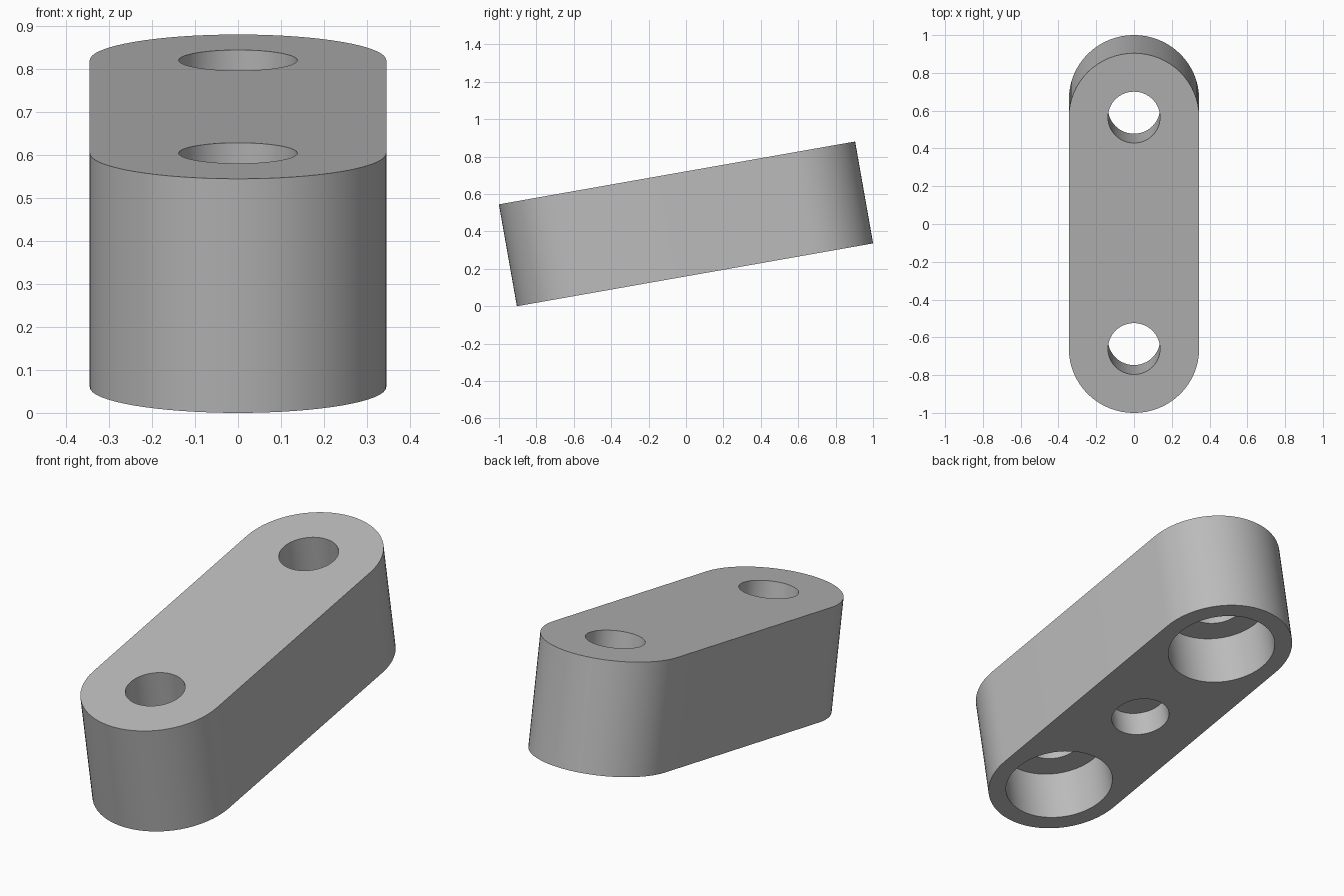
import bpy, bmesh, math
from mathutils import Matrix

cube = bpy.data.objects.get("Cube")
if cube:
    bpy.data.objects.remove(cube, do_unlink=True)

WIDTH_R = 0.345     # radius of the rounded ends
REACH = 0.622       # distance from the middle to each end centre
HEIGHT = 0.553
TILT = math.radians(10)
SEGMENTS = 64

grey = bpy.data.materials.new("mid grey")
grey.use_nodes = True
colour = (0.5, 0.5, 0.5, 1)
grey.diffuse_color = colour
grey.node_tree.nodes["Principled BSDF"].inputs["Base Color"].default_value = colour


def make_object(name, bm):
    mesh = bpy.data.meshes.new(name)
    bmesh.ops.recalc_face_normals(bm, faces=bm.faces)
    bm.to_mesh(mesh)
    bm.free()
    obj = bpy.data.objects.new(name, mesh)
    bpy.context.collection.objects.link(obj)
    return obj


def drill(body, y, radius, bottom, top):
    """Cut a round hole along the body's own vertical axis."""
    bm = bmesh.new()
    bmesh.ops.create_cone(bm, cap_ends=True, segments=SEGMENTS, radius1=radius,
                          radius2=radius, depth=top - bottom,
                          matrix=Matrix.Translation((0, y, (top + bottom) / 2)))
    cutter = make_object("hole_cutter", bm)
    cutter.hide_render = True
    mod = body.modifiers.new("hole", "BOOLEAN")
    mod.operation = "DIFFERENCE"
    mod.solver = "EXACT"
    mod.object = cutter
    bpy.ops.object.modifier_apply(modifier=mod.name)
    bpy.data.objects.remove(cutter, do_unlink=True)


# Bar with two rounded ends, extruded upwards from its outline
bm = bmesh.new()
outline = []
half = SEGMENTS // 2
for side in (1, -1):
    for i in range(half + 1):
        a = math.pi * i / half
        outline.append(bm.verts.new((side * WIDTH_R * math.cos(a),
                                     side * (REACH + WIDTH_R * math.sin(a)),
                                     -HEIGHT / 2)))
base = bm.faces.new(outline)
extruded = bmesh.ops.extrude_face_region(bm, geom=[base], use_keep_orig=True)
top_verts = [g for g in extruded["geom"] if isinstance(g, bmesh.types.BMVert)]
bmesh.ops.translate(bm, verts=top_verts, vec=(0, 0, HEIGHT))
link = make_object("link_bar", bm)
link.data.materials.append(grey)
bpy.context.view_layer.objects.active = link
link.select_set(True)

# Through holes with wide counterbores below, and a shallow blind hole between
floor = -HEIGHT / 2
for y in (-REACH, REACH):
    drill(link, y, 0.26, floor - 0.1, floor + 0.267)
    drill(link, y, 0.138, floor - 0.1, HEIGHT)
drill(link, 0, 0.14, floor - 0.1, floor + 0.13)

# Tilt the bar and stand it on the ground
link.rotation_euler = (TILT, 0, 0)
link.location.z = REACH * math.sin(TILT) + WIDTH_R * math.sin(TILT) + HEIGHT / 2 * math.cos(TILT)
bpy.ops.object.shade_smooth_by_angle(angle=math.radians(30))
